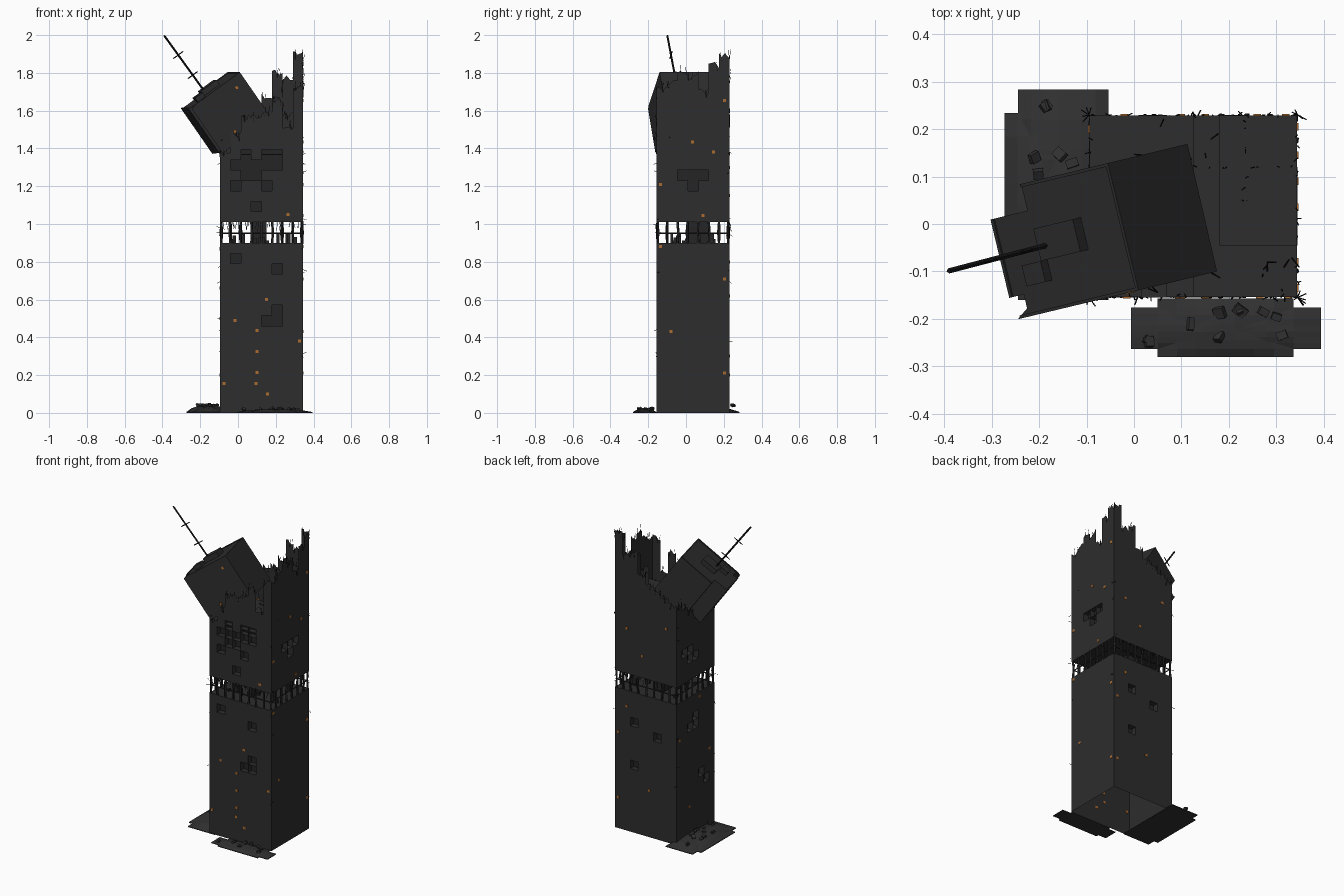
import bpy, bmesh, math, random
from mathutils import Vector as V, Matrix

if "Cube" in bpy.data.objects:
    bpy.data.objects.remove(bpy.data.objects["Cube"])

random.seed(7)
R = random.uniform
X0, X1, Y0, Y1 = -0.095, 0.345, -0.155, 0.23   # tower plan
B = 0.055                                       # bay width and storey height


def mat(name, c):
    m = bpy.data.materials.new(name)
    m.diffuse_color = (*c, 1)
    m.use_nodes = True
    m.node_tree.nodes["Principled BSDF"].inputs["Base Color"].default_value = m.diffuse_color
    return m


CONCRETE = mat("charred concrete", (0.026, 0.026, 0.026))
DARK = mat("dark interior", (0.018, 0.018, 0.018))
RUBBLE = mat("rubble grey", (0.03, 0.03, 0.03))
STEEL = mat("black steel", (0.008, 0.008, 0.008))
EMBER = mat("ember orange", (0.42, 0.15, 0.03))


def finish(name, bm, *mats):
    me = bpy.data.meshes.new(name)
    bm.to_mesh(me)
    bm.free()
    for m in mats:
        me.materials.append(m)
    ob = bpy.data.objects.new(name, me)
    bpy.context.collection.objects.link(ob)
    return ob


def box(bm, lo, hi, M=Matrix()):
    lo, hi = V(lo), V(hi)
    T = Matrix.Translation((lo + hi) / 2) @ Matrix.Diagonal((*(hi - lo), 1))
    bmesh.ops.create_cube(bm, size=1, matrix=M @ T)


def rod(bm, a, b, r):
    a, b = V(a), V(b)
    d = b - a
    T = Matrix.Translation((a + b) / 2) @ d.to_track_quat('Z', 'Y').to_matrix().to_4x4()
    bmesh.ops.create_cone(bm, cap_ends=True, segments=4, radius1=r, radius2=r,
                          depth=d.length, matrix=T)


def wall(name, origin, direction, inward, heights, holes=(), z0=0.0, gap=True):
    """Facade sheet of bays with recessed holes and a torn top edge."""
    bm = bmesh.new()
    o, d, n = V(origin), V(direction), V(inward)

    def face(pts, mi=0):
        f = bm.faces.new([bm.verts.new(o + d * s + n * i + V((0, 0, z))) for s, z, i in pts])
        f.material_index = mi

    for b, h in enumerate(heights):
        s0, s1 = b * B, (b + 1) * B
        cuts = sorted({k for bb, k in holes if bb == b})
        z = z0
        stops = [(0.02 + B * k, 0.02 + B * (k + 1), True) for k in cuts]
        if gap:
            stops = sorted(stops + [(0.9, 1.01, False)])
        for a, c, recess in stops:
            if a > z:
                face([(s0, z, 0), (s1, z, 0), (s1, a, 0), (s0, a, 0)])
            if recess:
                e = 0.035
                q = [(s0, a), (s1, a), (s1, c), (s0, c)]
                for i in range(4):
                    p, r = q[i], q[(i + 1) % 4]
                    face([(*p, 0), (*r, 0), (*r, e), (*p, e)])
                face([(*p, e) for p in q], 1)
            z = c
        jag = [(s1 - B * t, h + R(-0.025, 0.018), 0) for t in (0, 0.3, 0.4, 0.75, 1)]
        face([(s0, z, 0), (s1, z, 0)] + jag)
        # rebar sticking out of the torn edge
        for _ in range(2):
            p = o + d * R(s0, s1) + V((0, 0, h - 0.03))
            rod(rebar, p, p + V((R(-.008, .008), R(-.008, .008), R(.035, .06))), 0.0012)
    return finish(name, bm, CONCRETE, DARK)


rebar = bmesh.new()

# Outer walls
wall("front_wall", (X0, Y0, 0), (1, 0, 0), (0, 1, 0),
     [1.39, 1.48, 1.57, 1.57, 1.60, 1.65, 1.53, 1.72],
     [(2, 24), (4, 24), (5, 24), (1, 23), (2, 23), (3, 23), (4, 23), (5, 23), (2, 22), (3, 22),
      (1, 21), (4, 21), (3, 19), (1, 14), (5, 13), (5, 9), (4, 8), (5, 8)])
wall("right_wall", (X1, Y0, 0), (0, 1, 0), (-1, 0, 0),
     [1.73, 1.75, 1.82, 1.79, 1.70, 1.84, 1.89], [(2, 22), (3, 22), (4, 22), (3, 21)])
wall("back_wall", (X1, Y1, 0), (-1, 0, 0), (0, -1, 0),
     [1.90, 1.77, 1.80, 1.68, 1.62, 1.60, 1.56, 1.53], [(2, 12), (5, 11), (2, 7)])
wall("left_wall", (X0, Y1, 0), (0, -1, 0), (1, 0, 0),
     [1.53, 1.50, 1.46, 1.42, 1.40, 1.39, 1.38],
     [(2, 12), (3, 12), (3, 13), (1, 21), (2, 21), (2, 20), (3, 20), (4, 6), (5, 5)])

# Broken inner partitions
wall("partition_cross", (0.125, 0.12, 0), (1, 0, 0), (0, 1, 0),
     [1.52, 1.66, 1.58, 1.74], z0=1.37, gap=False)
wall("partition_long", (0.235, 0.01, 0), (0, 1, 0), (1, 0, 0),
     [1.50, 1.62, 1.74, 1.70], z0=1.37, gap=False)

# Floor slabs
bm = bmesh.new()
for z in (0.894, 1.01, 1.365):
    box(bm, (X0 + .001, Y0 + .001, z), (X1 - .001, Y1 - .001, z + 0.006))
box(bm, (0.125, Y0 + .001, 1.43), (X1 - .001, Y1 - .001, 1.436))
box(bm, (0.18, -0.045, 1.50), (X1 - .001, Y1 - .001, 1.506))
finish("floor_slabs", bm, CONCRETE)

# Open storey: core, columns and rails
bm = bmesh.new()
box(bm, (0.07, 0.01, 0.9), (0.15, 0.12, 1.01))
for k in range(9):
    for y in (Y0 + .006, Y1 - .006):
        x = min(max(X0 + k * B, X0 + .006), X1 - .006)
        m = (x + R(-.006, .006), y + R(-.004, .004), 0.955)
        rod(bm, (x, y, 0.895), m, 0.007)
        rod(bm, m, (x, y, 1.015), 0.007)
for k in range(1, 7):
    for x in (X0 + .006, X1 - .006):
        m = (x + R(-.004, .004), Y0 + k * B + R(-.006, .006), 0.955)
        rod(bm, (x, Y0 + k * B, 0.895), m, 0.007)
        rod(bm, m, (x, Y0 + k * B, 1.015), 0.007)
for y in (Y0 + .01, Y1 - .01):
    rod(bm, (X0, y, 0.95), (X1, y, 0.95), 0.004)
for x in (X0 + .01, X1 - .01):
    rod(bm, (x, Y0, 0.95), (x, Y1, 0.95), 0.004)
for _ in range(14):
    p = V((R(X0 + .02, X1 - .05), R(Y0 + .02, Y1 - .05), 0.9))
    box(bm, p, p + V((R(.01, .035), R(.01, .03), R(.01, .05))))
finish("open_storey_frame", bm, DARK)

# Leaning crown block: local x runs downhill, z along its roof normal
TILT, YAW = math.radians(35.5), math.radians(180 + 13.5)
rot = Matrix.Rotation(YAW, 4, 'Z') @ Matrix.Rotation(TILT, 4, 'Y')
CROWN = Matrix.Translation(V((-0.02, -0.005, 1.8)) + rot @ V((0.165, 0, 0))) @ rot
# local +y points to the front here
outline = [(-.165, -.138), (.07, -.138), (.07, -.08), (.165, -.08), (.165, .09), (.13, .09),
           (.13, .12), (.16, .138), (-.165, .138)]
bm = bmesh.new()
top = [bm.verts.new(CROWN @ V((x, y, 0))) for x, y in outline]
low = [bm.verts.new(CROWN @ V((x, y, -0.285 + R(-.008, .008)))) for x, y in outline]
bm.faces.new(top)
bm.faces.new(low[::-1])
for i in range(len(outline)):
    j = (i + 1) % len(outline)
    bm.faces.new((top[j], top[i], low[i], low[j]))
bmesh.ops.recalc_face_normals(bm, faces=bm.faces)
finish("leaning_crown", bm, CONCRETE)

# Crown roof: parapet strips and plant boxes
bm = bmesh.new()
for lo, hi in [((-.165, -.138, 0), (-.158, .138, .005)), ((-.16, .131, 0), (.15, .138, .005)),
               ((-.16, -.138, 0), (.07, -.131, .005)), ((.158, -.08, 0), (.165, .09, .005)),
               ((-.06, -.04, 0), (.045, .03, .03)), ((.05, .03, 0), (.10, .075, .025))]:
    box(bm, lo, hi, CROWN)
finish("crown_roof_units", bm, CONCRETE)

# Leaning mast with cross arms
bm = bmesh.new()
base, tip = V((-0.165, -0.04, 1.685)), V((-0.391, -0.099, 1.998))
rod(bm, base, tip, 0.0055)
arm = rot @ V((1, 0, 0))
for t in (0.33, 0.67):
    c = base.lerp(tip, t)
    rod(bm, c - arm * 0.032, c + arm * 0.032, 0.003)
finish("mast", bm, STEEL)

# Rebar and scraps along the corners and inside the broken top
for _ in range(40):
    p = V((random.choice((X0, X1)), R(Y0, Y1), random.choice((R(.85, 1.05), R(1.2, 1.5), R(.2, .8)))))
    p.y = random.choice((Y0, Y1))
    rod(rebar, p, p + V((R(-.02, .02), R(-.02, .02), R(-.01, .01))), 0.0012)
for _ in range(40):
    p = V((R(0.0, X1), R(Y0, Y1), 1.44))
    rod(rebar, p, p + V((R(-.02, .02), R(-.02, .02), R(.01, .05))), 0.0015)
for k in range(26):
    p = V((R(X0, X1), random.choice((Y0, Y1)), 1.01))
    rod(rebar, p, p + V((R(-.01, .01), R(-.01, .01), R(-.05, -.02))), 0.0015)
finish("rebar", rebar, STEEL)


# Rubble heaps at the foot
def heap(bm, x0, x1, y0, y1, h, n=7):
    box(bm, (x0, y0, 0), (x1, y1, 0.004))
    g = [[bm.verts.new((x0 + (x1 - x0) * i / n, y0 + (y1 - y0) * j / n,
                        0.005 + h * (math.sin(math.pi * i / n) * math.sin(math.pi * j / n)) ** 0.6
                        * R(.75, 1) if 0 < i < n and 0 < j < n else 0.005))
          for j in range(n + 1)] for i in range(n + 1)]
    for i in range(n):
        for j in range(n):
            bm.faces.new((g[i][j], g[i + 1][j], g[i + 1][j + 1], g[i][j + 1]))


def chunks(bm, count, x0, x1, y0, y1, z):
    for _ in range(count):
        M = Matrix.Translation((R(x0, x1), R(y0, y1), z)) @ Matrix.Rotation(R(0, 3), 4, V((R(-.4, .4), R(-.4, .4), 1)))
        a, b = R(.007, .014), R(.006, .012)
        box(bm, (-a, -b, -.006), (a, b, .006), M)


bm = bmesh.new()
heap(bm, -0.273, X0 + .01, -0.11, 0.234, 0.035)
heap(bm, -0.245, -0.054, -0.16, 0.284, 0.038)
chunks(bm, 14, -0.24, -0.11, -0.12, 0.25, 0.04)
finish("left_rubble", bm, RUBBLE)
bm = bmesh.new()
heap(bm, -0.006, 0.394, -0.264, -0.176, 0.017)
heap(bm, 0.05, 0.336, -0.281, -0.157, 0.018)
chunks(bm, 10, 0.02, 0.36, -0.25, -0.18, 0.02)
finish("front_rubble", bm, RUBBLE)

# Glowing ember windows, thin plates on the walls
bm = bmesh.new()
e, w, h = 0.002, 0.008, 0.008
for x, z in [(-.015, 1.49), (.265, 1.05), (.15, .6), (-.015, .49), (.1, .435), (.325, .38),
             (.1, .325), (.1, .215), (-.075, .155), (.095, .155), (.155, .1)]:
    box(bm, (x - w, Y0 - e, z - h), (x + w, Y0 + e, z + h))
for y, z in [(.205, 1.655), (.035, 1.435), (.145, 1.38), (-.135, 1.21), (.09, 1.045),
             (-.135, .88), (.205, .71), (-.08, .43), (.205, .21)]:
    box(bm, (X1 - e, y - w, z - h), (X1 + e, y + w, z + h))
for x, z in [(.26, 1.3), (.15, 1.15), (-.02, 1.37), (.32, .62), (.26, .8), (.1, .3), (.32, .2)]:
    box(bm, (x - w, Y1 - e, z - h), (x + w, Y1 + e, z + h))
for y, z in [(.2, .66), (0, .9 - .03), (-.1, .5), (.1, .2)]:
    box(bm, (X0 - e, y - w, z - h), (X0 + e, y + w, z + h))
box(bm, (-.11, .136, -.06), (-.095, .14, -.045), CROWN)
finish("ember_windows", bm, EMBER)
